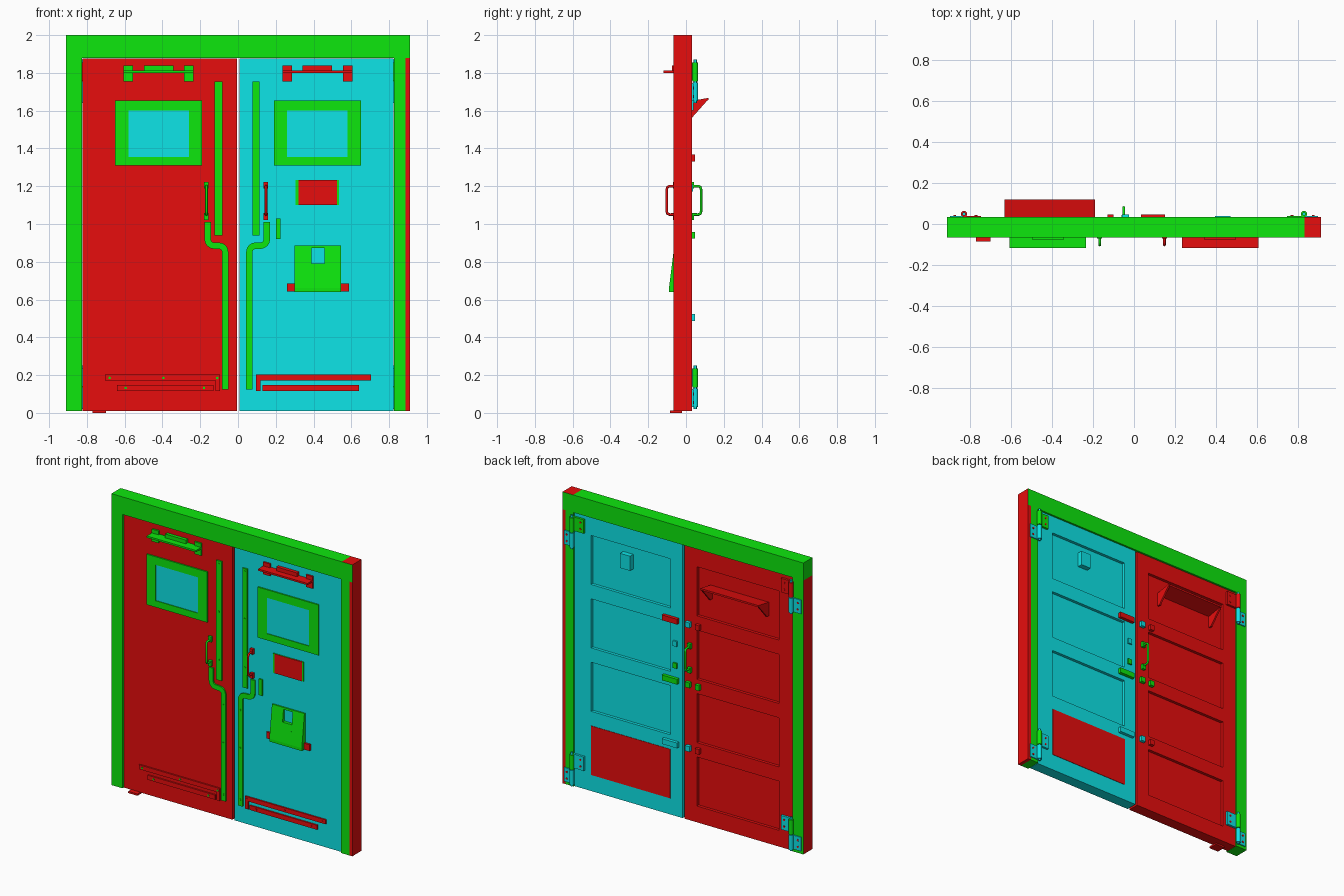
import bpy, bmesh, math
from mathutils import Vector

if "Cube" in bpy.data.objects:
    bpy.data.objects.remove(bpy.data.objects["Cube"])


def material(name, rgb):
    m = bpy.data.materials.new(name)
    m.diffuse_color = (*rgb, 1)
    m.use_nodes = True
    m.node_tree.nodes["Principled BSDF"].inputs["Base Color"].default_value = m.diffuse_color
    return m


RED = material("red", (0.8, 0.004, 0.004))
GREEN = material("green", (0.004, 0.8, 0.004))
CYAN = material("cyan", (0.004, 0.78, 0.8))
FRONT, BACK = -0.052, 0.025     # door faces
F0, F1 = -0.066, 0.033          # frame faces


def finish(name, bm, *mats):
    bmesh.ops.recalc_face_normals(bm, faces=bm.faces)
    me = bpy.data.meshes.new(name)
    bm.to_mesh(me)
    bm.free()
    for m in mats:
        me.materials.append(m)
    ob = bpy.data.objects.new(name, me)
    bpy.context.collection.objects.link(ob)
    return ob


def box(name, mat, x0, x1, y0, y1, z0, z1):
    bm = bmesh.new()
    bmesh.ops.create_cube(bm, size=1)
    for v in bm.verts:
        v.co = ((x0 + x1) / 2 + v.co.x * (x1 - x0), (y0 + y1) / 2 + v.co.y * (y1 - y0),
                (z0 + z1) / 2 + v.co.z * (z1 - z0))
    return finish(name, bm, mat)


def plate(name, mat, x0, x1, z0, z1, t=0.008):
    return box(name, mat, min(x0, x1), max(x0, x1), FRONT - t, FRONT, z0, z1)


def prism(name, mat, profile, x0, x1):
    """Extrude a (y, z) profile along x."""
    bm = bmesh.new()
    f = bm.faces.new([bm.verts.new((x0, y, z)) for y, z in profile])
    r = bmesh.ops.extrude_face_region(bm, geom=[f])
    bmesh.ops.translate(bm, vec=(x1 - x0, 0, 0),
                        verts=[g for g in r["geom"] if isinstance(g, bmesh.types.BMVert)])
    return finish(name, bm, mat)


def cylinder(name, mat, loc, r, h, axis="Z", n=16):
    bm = bmesh.new()
    bmesh.ops.create_cone(bm, cap_ends=True, segments=n, radius1=r, radius2=r, depth=h)
    ob = finish(name, bm, mat)
    ob.location = loc
    if axis == "Y":
        ob.rotation_euler.x = math.pi / 2
    for p in ob.data.polygons:
        p.use_smooth = len(p.vertices) == 4
    return ob


def ribbon(name, mat, pts, w, t):
    """Flat strip of width w along an (x, z) path on the door front."""
    bm = bmesh.new()
    pairs = []
    for i, p in enumerate(pts):
        d = (pts[min(i + 1, len(pts) - 1)] - pts[max(i - 1, 0)]).normalized()
        n = Vector((-d.y, d.x)) * w / 2
        pairs.append([bm.verts.new((q.x, FRONT, q.y)) for q in (p + n, p - n)])
    for a, b in zip(pairs, pairs[1:]):
        bm.faces.new((a[0], a[1], b[1], b[0]))
    r = bmesh.ops.extrude_face_region(bm, geom=bm.faces[:])
    bmesh.ops.translate(bm, vec=(0, -t, 0),
                        verts=[g for g in r["geom"] if isinstance(g, bmesh.types.BMVert)])
    return finish(name, bm, mat)


def pull_handle(name, mat, x, y, out):
    """Rounded U-shaped pull from wall y to reach out."""
    s = 1 if out > y else -1
    cu = bpy.data.curves.new(name, "CURVE")
    cu.dimensions = "3D"
    cu.bevel_depth, cu.bevel_resolution = 0.007, 2
    pts = [(y, 1.05), (out - s * .015, 1.05), (out - s * .004, 1.054), (out, 1.067),
           (out, 1.183), (out - s * .004, 1.196), (out - s * .015, 1.20), (y, 1.20)]
    sp = cu.splines.new("POLY")
    sp.points.add(len(pts) - 1)
    for p, (py, pz) in zip(sp.points, pts):
        p.co = (x, py, pz, 1)
    cu.materials.append(mat)
    bpy.context.collection.objects.link(bpy.data.objects.new(name, cu))
    for z in (1.04, 1.205):
        box(name + "_foot", mat, x - .012, x + .012, min(y, y + s * .018), max(y, y + s * .018),
            z - .018, z + .018)


# Frame: header and jambs, with red outer faces
header = box("header", GREEN, -0.91, 0.83, F0, F1, 1.88, 2.0)
corner = box("header_corner", GREEN, 0.83, 0.91, F0, F1, 1.88, 2.0)
left_jamb = box("left_jamb", GREEN, -0.91, -0.826, F0, F1, 0.01, 1.88)
box("right_jamb", GREEN, 0.826, 0.887, F0, F1, 0.01, 1.88)
box("right_jamb_edge", RED, 0.887, 0.91, F0, F1, 0.01, 1.88)
for ob, test in ((corner, lambda n: n.z > .5 or n.x > .5), (left_jamb, lambda n: n.x < -.5)):
    ob.data.materials.append(RED)
    for p in ob.data.polygons:
        p.material_index = int(test(p.normal))


# Door leaves with four recessed panels on the back
PANELS = [(1.755 - 0.433 * i - 0.335, 1.755 - 0.433 * i) for i in range(4)]


def door(name, mat, xs):
    zs = sorted([0.01, 1.876] + [z for p in PANELS for z in p])
    bm = bmesh.new()
    g = [[bm.verts.new((x, BACK, z)) for z in zs] for x in xs]
    cells = []
    for i in range(3):
        for j in range(len(zs) - 1):
            f = bm.faces.new((g[i][j], g[i + 1][j], g[i + 1][j + 1], g[i][j + 1]))
            if i == 1 and j % 2:
                cells.append(f)
    rim = [e for e in bm.edges if e.is_boundary]
    r = bmesh.ops.extrude_edge_only(bm, edges=rim)
    bmesh.ops.translate(bm, vec=(0, FRONT - BACK, 0),
                        verts=[v for v in r["geom"] if isinstance(v, bmesh.types.BMVert)])
    bmesh.ops.holes_fill(bm, edges=[e for e in bm.edges if e.is_boundary])
    for f in cells:
        r = bmesh.ops.extrude_face_region(bm, geom=[f])
        bmesh.ops.translate(bm, vec=(0, -0.02, 0),
                            verts=[v for v in r["geom"] if isinstance(v, bmesh.types.BMVert)])
        bm.faces.remove(f) if f.is_valid else None
    finish(name, bm, mat)


door("left_door", RED, (-0.824, -0.72, -0.10, -0.005))
door("right_door", CYAN, (0.009, 0.10, 0.70, 0.824))

# Fittings repeated on both door fronts
for s, side, shelf_mat, handle_mat in ((-1, "left", GREEN, GREEN), (1, "right", RED, RED)):
    # Window frame and pane
    for a, b, z0, z1 in ((.19, .26, 1.31, 1.655), (.58, .65, 1.31, 1.655),
                         (.26, .58, 1.31, 1.355), (.26, .58, 1.60, 1.655)):
        plate(side + "_window_frame", GREEN, s * a, s * b, z0, z1, 0.009)
    plate(side + "_window_pane", CYAN, s * .26, s * .58, 1.355, 1.60, 0.004)

    # Small shelf with end brackets and raised centre
    a, b = sorted((s * .235, s * .607))
    box(side + "_shelf", shelf_mat, a, b, -0.118, FRONT, 1.80, 1.812)
    for x in (a, b - .05):
        box(side + "_shelf_bracket", shelf_mat, x, x + .05, FRONT - .012, FRONT, 1.755, 1.838)
    c = s * .42
    box(side + "_shelf_stop", shelf_mat, c - .078, c + .078, -0.075, FRONT, 1.812, 1.838)

    # Straight and cranked cover strips
    o = .004 if s < 0 else -.004
    xs = (.082, .124) if s < 0 else (.077, .113)
    plate(side + "_upper_strip", GREEN, s * xs[0], s * xs[1], 0.94, 1.755, 0.01)
    path = [Vector((.157, 1.01))]
    for cx, cz, r, t0 in ((.122, .92, .035, 0), (.097, .852, .033, 90)):
        for k in range(5):
            t = math.radians(t0 - k * 22.5 if t0 == 0 else t0 + k * 22.5)
            path.append(Vector((cx + r * math.cos(t), cz + r * math.sin(t))))
    path.append(Vector((.064, .125)))
    ribbon(side + "_cranked_strip", GREEN, [Vector((s * (p.x + o), p.y)) for p in path], .034, .01)
    for x, z in ((s * (xs[0] + xs[1]) / 2, 1.735), (s * (xs[0] + xs[1]) / 2, 1.41),
                 (s * (xs[0] + xs[1]) / 2, 1.08), (s * (.064 + o), .78),
                 (s * (.064 + o), .52), (s * (.064 + o), .17)):
        cylinder("strip_screw", GREEN, (x, FRONT - .011, z), .007, .004, "Y", 8)

    # Lower rub rails
    plate(side + "_rail_upper", RED, s * .095, s * .705, .172, .202, .01)
    plate(side + "_rail_lower", RED, s * .13, s * .64, .117, .148, .01)
    plate(side + "_rail_end", RED, s * .095, s * .12, .117, .172, .01)
    for x, z in ((.11, .185), (.395, .185), (.68, .185), (.18, .132), (.595, .132)):
        cylinder("rail_screw", GREEN if s < 0 else RED, (s * x, FRONT - .011, z), .007, .004, "Y", 8)
    pull_handle(side + "_front_handle", handle_mat, -.167 if s < 0 else .148, FRONT, -.102)

    # Hinges: barrels, door leaf and jamb leaf
    for top, z in ((True, 1.65), (False, .03)):
        leaf_mat = (RED if s < 0 else GREEN) if top else CYAN
        x = s * .828
        for k, m in enumerate((CYAN, GREEN if s > 0 or not top else RED)):
            cylinder("hinge_barrel", m, (x, .049, z + .05 + k * .105), .015, .10)
        cylinder("hinge_pin", CYAN, (x, .049, z + .105), .008, .23)
        a, b = sorted((x, s * .745))
        box("hinge_door_leaf", leaf_mat, a, b, BACK, .04, z + .11, z + .205)
        a, b = sorted((x, s * .895))
        box("hinge_jamb_leaf", CYAN, a, b, F1, .04, z, z + .095)
        for dx, dz in ((-.058, .135), (-.058, .18), (.045, .025), (.045, .07)):
            cylinder("hinge_screw", RED, (x + s * dx, .041, z + dz), .007, .004, "Y", 8)

# Right door front: sign, small plate, leaflet pocket
plate("sign_backing", GREEN, .305, .535, 1.10, 1.232, .006)
plate("sign", RED, .32, .525, 1.10, 1.232, .009)
plate("lock_plate", GREEN, .20, .225, .92, 1.03, .01)
wedge = [(FRONT, .64), (-.09, .64), (-.09, .66), (-.062, .885), (FRONT, .885)]
prism("pocket_left", GREEN, wedge, .30, .388)
prism("pocket_right", GREEN, wedge, .458, .545)
prism("pocket_middle", GREEN, [(FRONT, .64), (-.09, .64), (-.09, .66), (-.074, .79), (FRONT, .79)],
      .388, .458)
prism("pocket_rim", GREEN, [(FRONT, .872), (-.063, .872), (-.062, .885), (FRONT, .885)], .388, .458)
for x in (.26, .545):
    plate("pocket_tab", RED, x, x + .042, .642, .685, .014)
box("floor_foot", RED, -.77, -.70, -.085, -.02, 0, .012)

# Back of doors: kick plate, label, latches, handle
box("kick_plate", RED, .10, .70, .005, BACK + .003, PANELS[3][0], PANELS[3][1])
box("back_label", CYAN, .395, .47, .003, .04, 1.60, 1.70)
for z, bolt, keep, end in ((1.35, RED, CYAN, RED), (.94, GREEN, GREEN, GREEN), (.505, CYAN, CYAN, RED)):
    box("latch_bar", bolt, .035, .15, BACK, .047, z - .018, z + .018)
    box("latch_keeper", keep, -.058, -.025, BACK, .047, z - .018, z + .018)
    box("latch_end", end, -.13, -.10, BACK, .047, z - .018, z + .018)
for z, m in ((1.19, CYAN), (1.04, GREEN)):
    box("lock_cover", m, .045, .075, BACK, .036, z - .018, z + .018)
pull_handle("back_handle", GREEN, -.05, BACK, .08)

# Back rack: sloped top with triangular brackets
prism("rack_top", RED, [(BACK - .02, 1.635), (BACK - .02, 1.647), (.12, 1.668), (.12, 1.656)], -.63, -.19)
for x in (-.63, -.202):
    prism("rack_bracket", RED, [(.005, 1.64), (.118, 1.66), (BACK, 1.555), (.005, 1.555)], x, x + .012)
